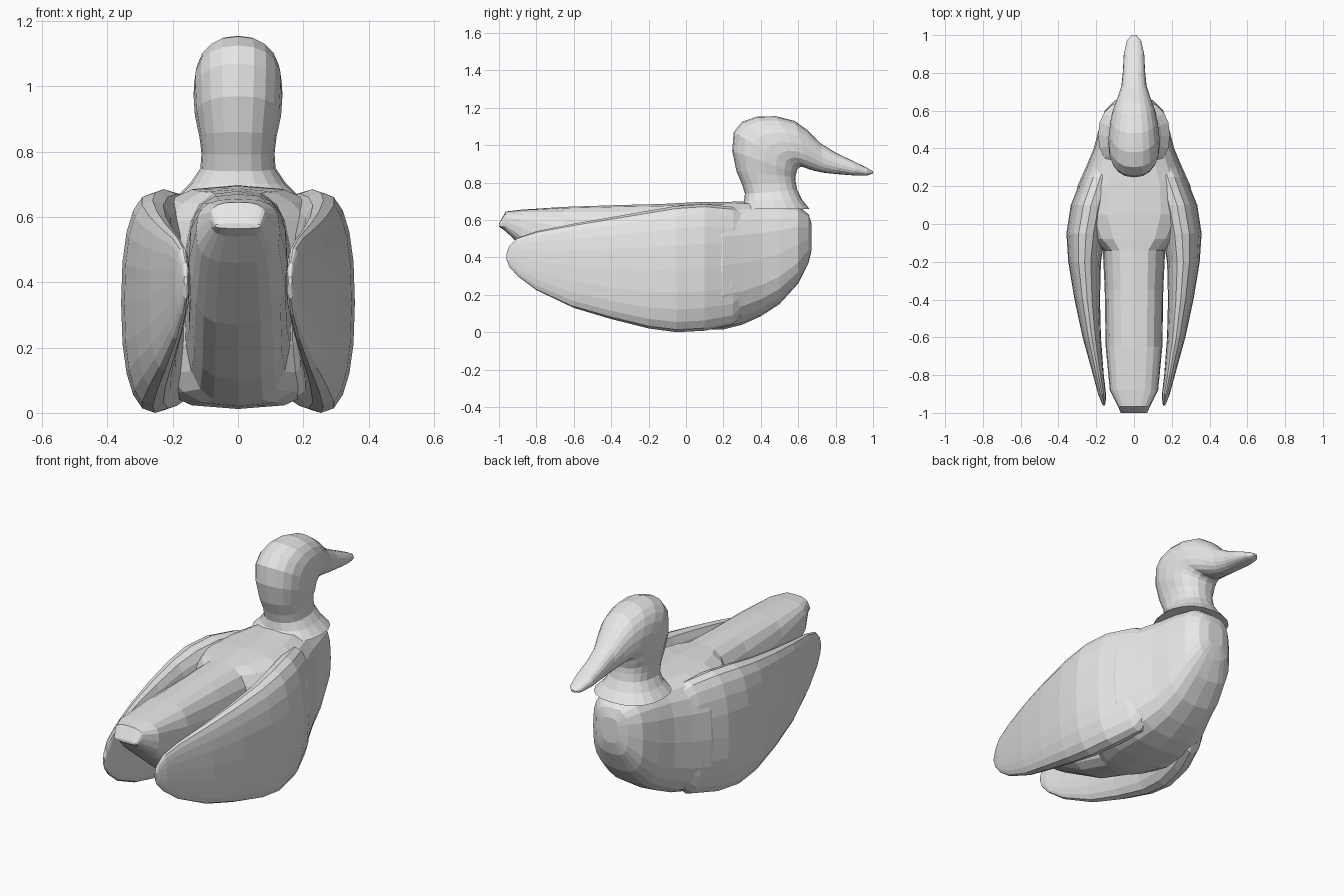
import bpy
import bmesh
import math

default_cube = bpy.data.objects.get("Cube")
if default_cube:
    bpy.data.objects.remove(default_cube, do_unlink=True)


def make_material(name, value):
    material = bpy.data.materials.new(name)
    material.use_nodes = True
    colour = (value, value, value, 1)
    material.diffuse_color = colour
    shader = next(node for node in material.node_tree.nodes
                  if node.type == "BSDF_PRINCIPLED")
    shader.inputs["Base Color"].default_value = colour
    return material


grey = make_material("plain_grey", 0.8)


def rounded(value, exponent):
    """Signed power that squares off an ellipse as the exponent grows."""
    return math.copysign(abs(value) ** (2 / exponent), value)


def loft(name, sections, sides, exponent):
    """Skin rings; each ring is (upper point, lower point, centre x, half width)."""
    mesh_builder = bmesh.new()
    rings = []
    for upper, lower, centre_x, half_width in sections:
        ring = []
        for step in range(sides):
            angle = math.tau * step / sides
            across = rounded(math.sin(angle), exponent)
            along = (1 + rounded(math.cos(angle), exponent)) / 2
            y, z = (low + (high - low) * along for low, high in zip(lower, upper))
            ring.append(mesh_builder.verts.new((centre_x + half_width * across, y, z)))
        rings.append(ring)
    for ring, following in zip(rings, rings[1:]):
        for i in range(sides):
            j = (i + 1) % sides
            mesh_builder.faces.new((ring[i], ring[j], following[j], following[i]))
    mesh_builder.faces.new(rings[0])
    mesh_builder.faces.new(rings[-1])
    bmesh.ops.recalc_face_normals(mesh_builder, faces=mesh_builder.faces)
    mesh = bpy.data.meshes.new(name)
    mesh_builder.to_mesh(mesh)
    mesh_builder.free()
    mesh.materials.append(grey)
    part = bpy.data.objects.new(name, mesh)
    bpy.context.scene.collection.objects.link(part)
    return part


# Chest, back and narrow tail: y, bottom, top, half width
body_profile = [
    (.672, .44, .58, .05), (.655, .37, .63, .1), (.6, .26, .675, .155),
    (.5, .15, .692, .187), (.4, .085, .697, .213), (.3, .04, .698, .255),
    (.2, .015, .697, .3), (.05, .012, .695, .31), (-.08, .02, .688, .24),
    (-.14, .03, .685, .165), (-.35, .1, .68, .155), (-.65, .27, .67, .15),
    (-.88, .46, .655, .128), (-.965, .54, .645, .085), (-1, .565, .58, .07),
]
loft("body_and_tail",
     [((y, top), (y, bottom), 0, half_width)
      for y, bottom, top, half_width in body_profile],
     sides=20, exponent=3)

# Folded wings: y, bottom, top, inner x, outer x
wing_profile = [
    (.4, .2, .6, .05, .19), (.25, .04, .67, .08, .275), (.1, .008, .685, .12, .335),
    (-.05, 0, .675, .15, .358), (-.2, .02, .65, .175, .348),
    (-.4, .07, .615, .18, .315), (-.6, .13, .58, .175, .272),
    (-.8, .225, .54, .16, .217), (-.9, .3, .505, .148, .19),
    (-.945, .35, .46, .15, .172), (-.96, .39, .42, .155, .165),
]
for side_name, side in (("left", 1), ("right", -1)):
    loft(side_name + "_wing",
         [((y, top), (y, bottom), side * (inner + outer) / 2, (outer - inner) / 2)
          for y, bottom, top, inner, outer in wing_profile],
         sides=20, exponent=2.4)

# Neck, head and bill in one sweep: back or crown point, throat point, half width
head_profile = [
    ((.28, .66), (.66, .66), .19), ((.31, .7), (.62, .71), .145),
    ((.315, .74), (.595, .76), .115), ((.3, .79), (.587, .8), .112),
    ((.27, .86), (.585, .83), .118), ((.247, .97), (.59, .85), .132),
    ((.255, 1.07), (.595, .87), .136), ((.3, 1.125), (.605, .88), .135),
    ((.38, 1.153), (.62, .885), .13), ((.48, 1.155), (.64, .878), .121),
    ((.58, 1.13), (.66, .87), .105), ((.65, 1.08), (.69, .862), .087),
    ((.72, 1.01), (.74, .852), .067), ((.8, .96), (.81, .845), .059),
    ((.9, .912), (.9, .838), .054), ((.97, .878), (.97, .838), .038),
    ((1, .86), (1, .848), .012),
]
loft("neck_head_and_bill",
     [(crown, throat, 0, half_width) for crown, throat, half_width in head_profile],
     sides=20, exponent=2.3)
